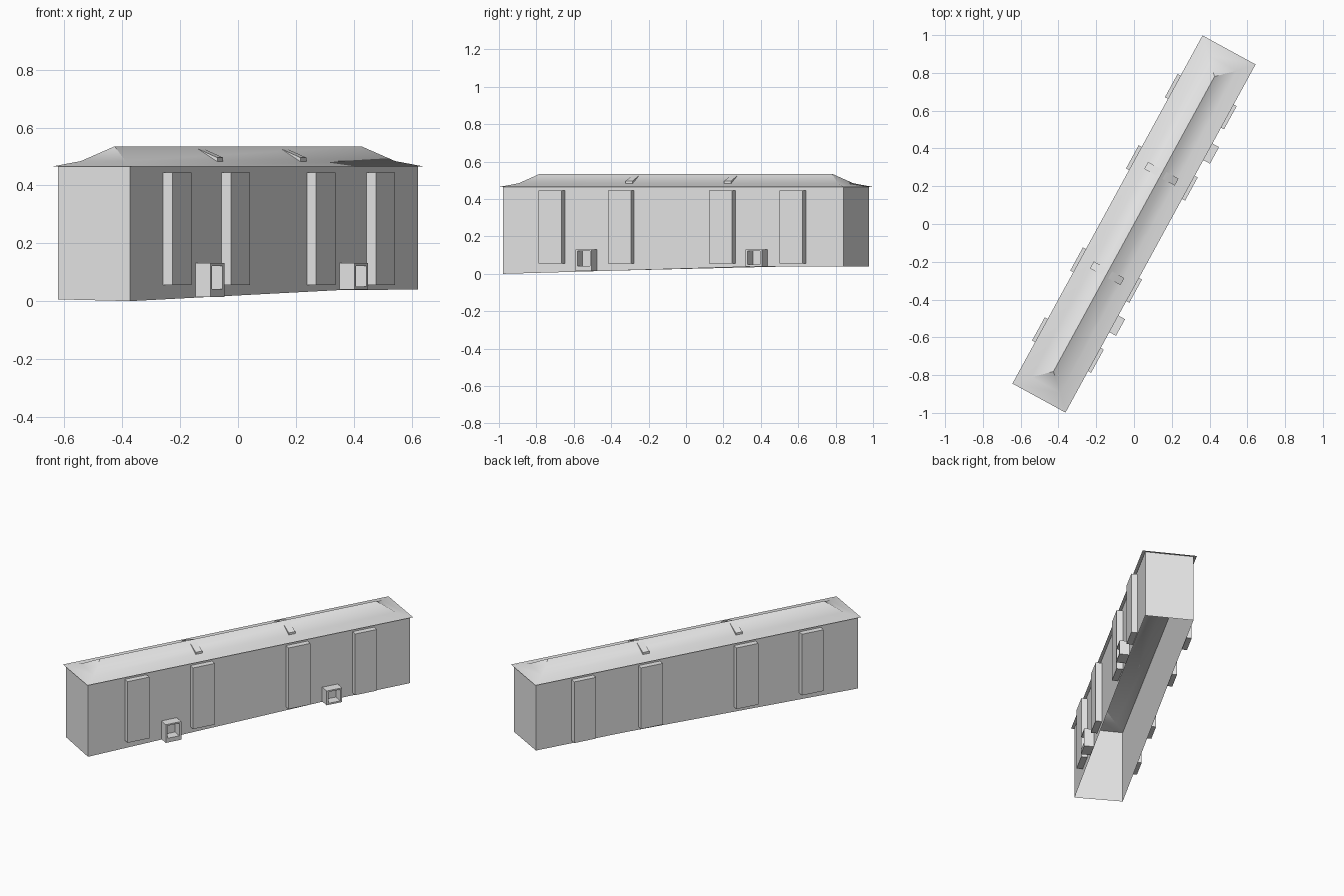
import bpy, bmesh, math
from mathutils import Matrix

cube = bpy.data.objects.get("Cube")
if cube:
    bpy.data.objects.remove(cube, do_unlink=True)

# One plain grey for the whole building
grey = bpy.data.materials.new("plain_grey")
grey.use_nodes = True
grey.diffuse_color = (0.8, 0.8, 0.8, 1)
grey.node_tree.nodes["Principled BSDF"].inputs["Base Color"].default_value = (0.8, 0.8, 0.8, 1)

# Everything is built along local x, then turned to the site direction
TURN = Matrix.Rotation(math.radians(61.36), 4, 'Z')
EAVE, HALF_L, HALF_W = 0.465, 1.038, 0.142


def finish(name, bm, smooth=False):
    bmesh.ops.recalc_face_normals(bm, faces=bm.faces)
    mesh = bpy.data.meshes.new(name)
    bm.to_mesh(mesh)
    bm.free()
    mesh.materials.append(grey)
    obj = bpy.data.objects.new(name, mesh)
    bpy.context.collection.objects.link(obj)
    obj.matrix_world = TURN
    if smooth:
        bpy.ops.object.select_all(action='DESELECT')
        obj.select_set(True)
        bpy.context.view_layer.objects.active = obj
        bpy.ops.object.shade_smooth_by_angle(angle=math.radians(30))
    return obj


def add_box(bm, x0, x1, y0, y1, z0, z1):
    m = Matrix.Translation(((x0 + x1) / 2, (y0 + y1) / 2, (z0 + z1) / 2))
    m = m @ Matrix.Diagonal((abs(x1 - x0), abs(y1 - y0), z1 - z0, 1))
    bmesh.ops.create_cube(bm, size=1, matrix=m)


# Walls: open shell whose foot follows the rising ground
bm = bmesh.new()
foot = [(-HALF_L, -HALF_W, 0), (0.47, -HALF_W, 0.038), (HALF_L, -HALF_W, 0.04),
        (HALF_L, HALF_W, 0.04), (0.47, HALF_W, 0.038), (-HALF_L, HALF_W, 0.006)]
low = [bm.verts.new(p) for p in foot]
top = [bm.verts.new((x, y, EAVE)) for x, y, z in foot]
for i in range(len(foot)):
    j = (i + 1) % len(foot)
    bm.faces.new((low[i], low[j], top[j], top[i]))
finish("walls", bm)

# Hipped roof with flared eaves, open underneath
bm = bmesh.new()


def ring(x, y, z):
    return [bm.verts.new(p) for p in ((-x, -y, z), (x, -y, z), (x, y, z), (-x, y, z))]


eave, flare = ring(1.05, 0.16, EAVE), ring(0.972, 0.088, 0.484)
ridge = [bm.verts.new((x, 0, 0.535)) for x in (-0.89, 0.89)]
for i in range(4):
    j = (i + 1) % 4
    bm.faces.new((eave[i], eave[j], flare[j], flare[i]))
bm.faces.new((flare[0], flare[1], ridge[1], ridge[0]))
bm.faces.new((flare[2], flare[3], ridge[0], ridge[1]))
bm.faces.new((flare[1], flare[2], ridge[1]))
bm.faces.new((flare[3], flare[0], ridge[0]))
finish("roof", bm, smooth=True)

# Tall bays and roof dormers, mirrored on both long sides
for side, label in ((-1, "entrance_side"), (1, "rear_side")):
    for n, x in enumerate((-0.73, -0.308, 0.308, 0.738), 1):
        bm = bmesh.new()
        add_box(bm, x - 0.07, x + 0.07, side * HALF_W, side * 0.178, 0.055, 0.445)
        finish(f"bay_{label}_{n}", bm)
    for n, x in enumerate((-0.297, 0.303), 1):
        bm = bmesh.new()
        section = ((0.018, 0.5255), (0.092, 0.496), (0.092, 0.482))
        a, b = ([bm.verts.new((x + d, side * y, z)) for y, z in section] for d in (-0.021, 0.021))
        bm.faces.new(a)
        bm.faces.new(b)
        for i in range(3):
            j = (i + 1) % 3
            bm.faces.new((a[i], a[j], b[j], b[i]))
        finish(f"dormer_{label}_{n}", bm)

# Entrance porches: step, two side walls and a canopy
for n, (x, ground, step) in enumerate(((-0.515, 0.015, 0.042), (0.523, 0.04, 0.05)), 1):
    x0, x1, front = x - 0.05, x + 0.05, -0.2
    bm = bmesh.new()
    add_box(bm, x0, x1, front, -HALF_W, ground, step)
    finish(f"porch_step_{n}", bm)
    bm = bmesh.new()
    add_box(bm, x0, x0 + 0.012, front, -HALF_W, step, 0.122)
    add_box(bm, x1 - 0.012, x1, front, -HALF_W, step, 0.122)
    finish(f"porch_sides_{n}", bm)
    bm = bmesh.new()
    add_box(bm, x0, x1, front, -HALF_W, 0.122, 0.131)
    finish(f"porch_canopy_{n}", bm)
